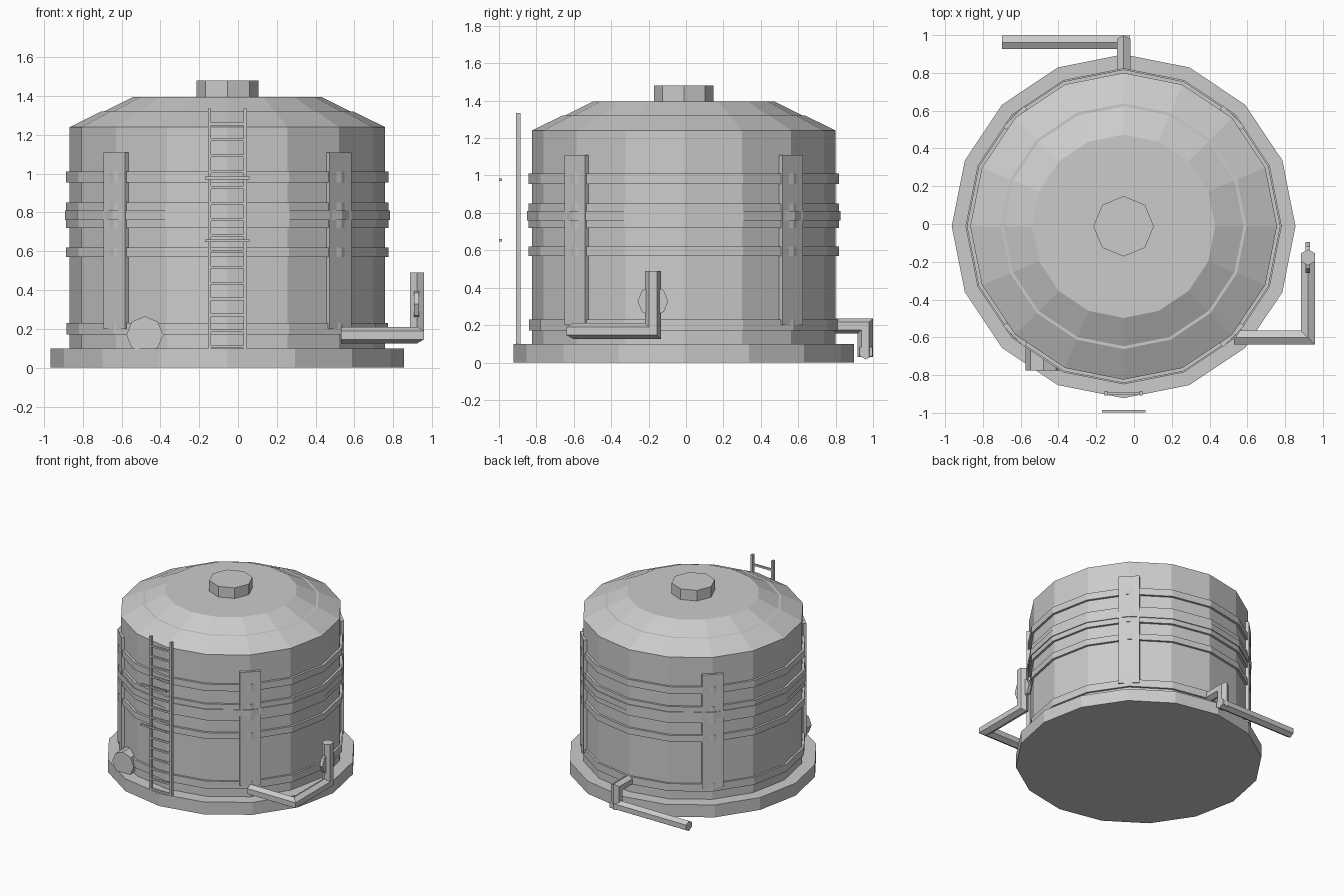
import bpy, bmesh, math
from mathutils import Vector, Matrix

if "Cube" in bpy.data.objects:
    bpy.data.objects.remove(bpy.data.objects["Cube"])

CX, CY = -0.055, -0.012   # tank axis

grey = bpy.data.materials.new("plain_grey")
grey.diffuse_color = (0.6, 0.6, 0.6, 1)
grey.use_nodes = True
grey.node_tree.nodes["Principled BSDF"].inputs["Base Color"].default_value = grey.diffuse_color


def finish(name, bm):
    bmesh.ops.recalc_face_normals(bm, faces=bm.faces)
    me = bpy.data.meshes.new(name)
    bm.to_mesh(me)
    bm.free()
    me.materials.append(grey)
    ob = bpy.data.objects.new(name, me)
    bpy.context.collection.objects.link(ob)
    return ob


def lathe(name, profile, sides=16, closed=False):
    """Turn (radius, height) points about the tank axis."""
    bm = bmesh.new()
    rings = []
    for r, z in profile:
        rings.append([bm.verts.new((CX + r * math.cos(2 * math.pi * i / sides),
                                    CY + r * math.sin(2 * math.pi * i / sides), z))
                      for i in range(sides)])
    pairs = list(zip(rings, rings[1:]))
    if closed:
        pairs.append((rings[-1], rings[0]))
    else:
        bm.faces.new(rings[0])
        bm.faces.new(rings[-1])
    for a, b in pairs:
        for i in range(sides):
            j = (i + 1) % sides
            bm.faces.new((a[i], a[j], b[j], b[i]))
    return finish(name, bm)


def boxes(name, items, turn=0.0):
    """Boxes given as (centre, size), turned about z by an angle."""
    bm = bmesh.new()
    for c, s in items:
        m = Matrix.Translation(c) @ Matrix.Rotation(turn, 4, 'Z') @ Matrix.Diagonal((*s, 1))
        bmesh.ops.create_cube(bm, size=1, matrix=m)
    return finish(name, bm)


def pipe(name, path, r=0.043, up=(0, 0, 1)):
    """Six-sided pipe with mitred corners; 'up' is the pointed direction at the start."""
    pts = [Vector(p) for p in path]
    d = (pts[1] - pts[0]).normalized()
    u = Vector(up)
    v = d.cross(u)
    ring = [pts[0] + r * (math.cos(i * math.pi / 3) * u + math.sin(i * math.pi / 3) * v)
            for i in range(6)]
    bm = bmesh.new()
    rows = [[bm.verts.new(p) for p in ring]]
    for k in range(1, len(pts)):
        d = (pts[k] - pts[k - 1]).normalized()
        n = d if k == len(pts) - 1 else d + (pts[k + 1] - pts[k]).normalized()
        ring = [p + d * ((pts[k] - p).dot(n) / d.dot(n)) for p in ring]
        rows.append([bm.verts.new(p) for p in ring])
    for a, b in zip(rows, rows[1:]):
        for i in range(6):
            j = (i + 1) % 6
            bm.faces.new((a[i], a[j], b[j], b[i]))
    bm.faces.new(rows[0])
    bm.faces.new(rows[-1])
    return finish(name, bm)


def octagon(name, centre, r, depth, axis):
    bm = bmesh.new()
    rot = Vector((0, 0, 1)).rotation_difference(Vector(axis)).to_matrix().to_4x4()
    bmesh.ops.create_cone(bm, cap_ends=True, segments=8, radius1=r, radius2=r,
                          depth=depth, matrix=Matrix.Translation(centre) @ rot)
    return finish(name, bm)


# Foundation, tank with stepped roof, and roof cap
lathe("foundation", [(0.91, 0), (0.91, 0.1)])
lathe("tank_body", [(0.812, 0.1), (0.812, 1.24), (0.65, 1.32),
                    (0.635, 1.32), (0.485, 1.395)])
lathe("roof_cap", [(0.16, 1.39), (0.16, 1.48)], sides=8)

# Reinforcing bands
for i, (z0, z1, r) in enumerate([(0.17, 0.23, 0.828), (0.57, 0.62, 0.83),
                                 (0.72, 0.85, 0.83), (0.76, 0.81, 0.837),
                                 (0.955, 1.01, 0.83)]):
    lathe(f"band_{i + 1}", [(r, z0), (r, z1), (0.805, z1), (0.805, z0)], closed=True)

# Upright plates on the diagonals
for i in range(4):
    a = math.pi / 4 + i * math.pi / 2
    c = (CX + 0.812 * math.cos(a), CY + 0.812 * math.sin(a), 0.655)
    boxes(f"upright_plate_{i + 1}", [(c, (0.025, 0.157, 0.91))], turn=a)

# Ladder with two outer guard bars
rails = [((CX + s * 0.092, -0.897, 0.717), (0.017, 0.024, 1.235)) for s in (-1, 1)]
rungs = [((CX, -0.897, 0.108 + 0.082 * k), (0.17, 0.015, 0.014)) for k in range(15)]
boxes("ladder", rails + rungs)
boxes("ladder_guard_bars", [((CX, -0.992, z), (0.23, 0.014, 0.014)) for z in (0.654, 0.978)])

# Round hatch at the foot of the wall
octagon("hatch", (-0.48, -0.69, 0.17), 0.095, 0.17, (0, 1, 0))

# Side pipe with its valve wheel
pipe("side_pipe", [(0.53, -0.602, 0.168), (0.922, -0.602, 0.168),
                   (0.922, -0.177, 0.168), (0.922, -0.177, 0.49)])
octagon("valve_wheel", (0.92, -0.177, 0.328), 0.082, 0.026, (1, 0, 0))

# Back drain pipe: outlet elbow and low run
pipe("drain_elbow", [(CX, 0.76, 0.195), (CX, 0.959, 0.195), (CX, 0.959, 0.03)], r=0.041)
pipe("drain_run", [(-0.02, 0.962, 0.057), (-0.7, 0.962, 0.057)], r=0.041)
